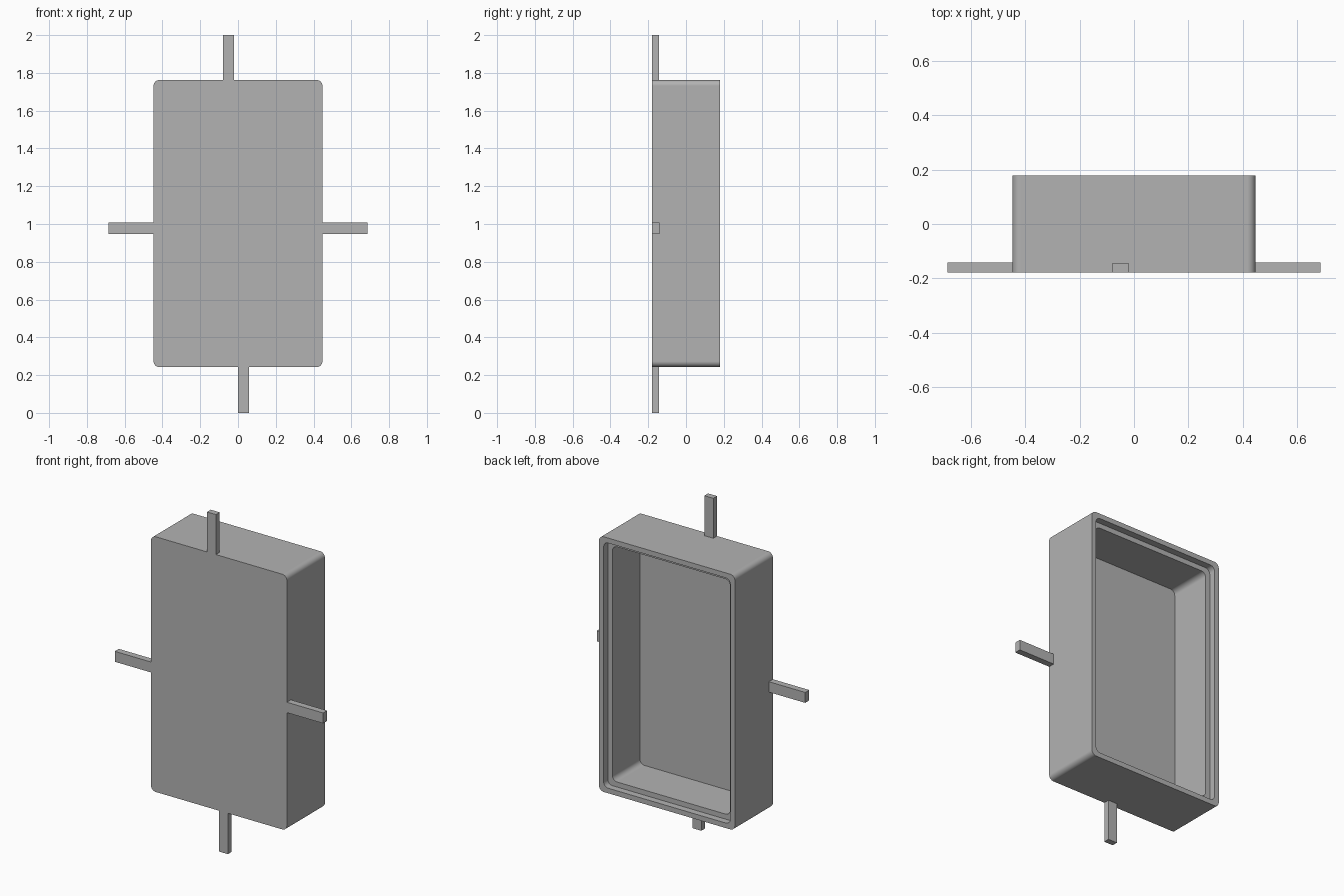
import bpy, bmesh, math

cube = bpy.data.objects.get("Cube")
if cube:
    bpy.data.objects.remove(cube, do_unlink=True)

grey = bpy.data.materials.new("plain grey")
grey.use_nodes = True
colour = (0.45, 0.45, 0.45, 1)
grey.diffuse_color = colour
grey.node_tree.nodes["Principled BSDF"].inputs["Base Color"].default_value = colour

HALF_W, BOTTOM, TOP = 0.447, 0.243, 1.762
FRONT, BACK = -0.179, 0.179
MID_Z = (BOTTOM + TOP) / 2
HALF_H = (TOP - BOTTOM) / 2


def make_object(name, bm):
    bmesh.ops.recalc_face_normals(bm, faces=bm.faces)
    mesh = bpy.data.meshes.new(name)
    bm.to_mesh(mesh)
    bm.free()
    mesh.materials.append(grey)
    obj = bpy.data.objects.new(name, mesh)
    bpy.context.scene.collection.objects.link(obj)
    return obj


def rounded_ring(bm, inset, radius, y, steps=8):
    """Rounded rectangle of vertices, inset from the outer wall."""
    ring = []
    for corner, (sx, sz) in enumerate([(1, 1), (-1, 1), (-1, -1), (1, -1)]):
        cx = sx * (HALF_W - inset - radius)
        cz = MID_Z + sz * (HALF_H - inset - radius)
        for i in range(steps + 1):
            a = math.pi / 2 * (corner + i / steps)
            ring.append(bm.verts.new((cx + radius * math.cos(a), y,
                                      cz + radius * math.sin(a))))
    return ring


# Open tray: outer wall, rim, step, ledge, inner wall and floor
bm = bmesh.new()
profile = [(0, 0.03, FRONT), (0, 0.03, BACK),
           (0.03, 0.03, BACK), (0.03, 0.03, BACK - 0.04),
           (0.06, 0.03, BACK - 0.04), (0.06, 0.03, FRONT + 0.06)]
rings = [rounded_ring(bm, *p) for p in profile]
for a, b in zip(rings, rings[1:]):
    for i in range(len(a)):
        j = (i + 1) % len(a)
        bm.faces.new((a[i], a[j], b[j], b[i]))
bm.faces.new(rings[0])
bm.faces.new(rings[-1])
tray = make_object("tray", bm)
bpy.ops.object.select_all(action='DESELECT')
tray.select_set(True)
bpy.context.view_layer.objects.active = tray
bpy.ops.object.shade_smooth_by_angle(angle=math.radians(30))
weighted = tray.modifiers.new("flat_walls", 'WEIGHTED_NORMAL')
weighted.keep_sharp = True


def tab(name, x0, x1, z0, z1, thickness):
    """Rectangular tab flush with the front face."""
    bm = bmesh.new()
    bmesh.ops.create_cube(bm, size=1)
    bmesh.ops.scale(bm, vec=(x1 - x0, thickness, z1 - z0), verts=bm.verts)
    bmesh.ops.translate(bm, verts=bm.verts, vec=(
        (x0 + x1) / 2, FRONT + thickness / 2, (z0 + z1) / 2))
    return make_object(name, bm)


# Four tabs around the front edge
tab("top_tab", -0.079, -0.02, TOP, 2, 0.035)
tab("bottom_tab", 0, 0.059, 0, BOTTOM, 0.035)
tab("left_tab", HALF_W, 0.686, 0.946, 1.008, 0.038)
tab("right_tab", -0.686, -HALF_W, 0.946, 1.008, 0.038)
